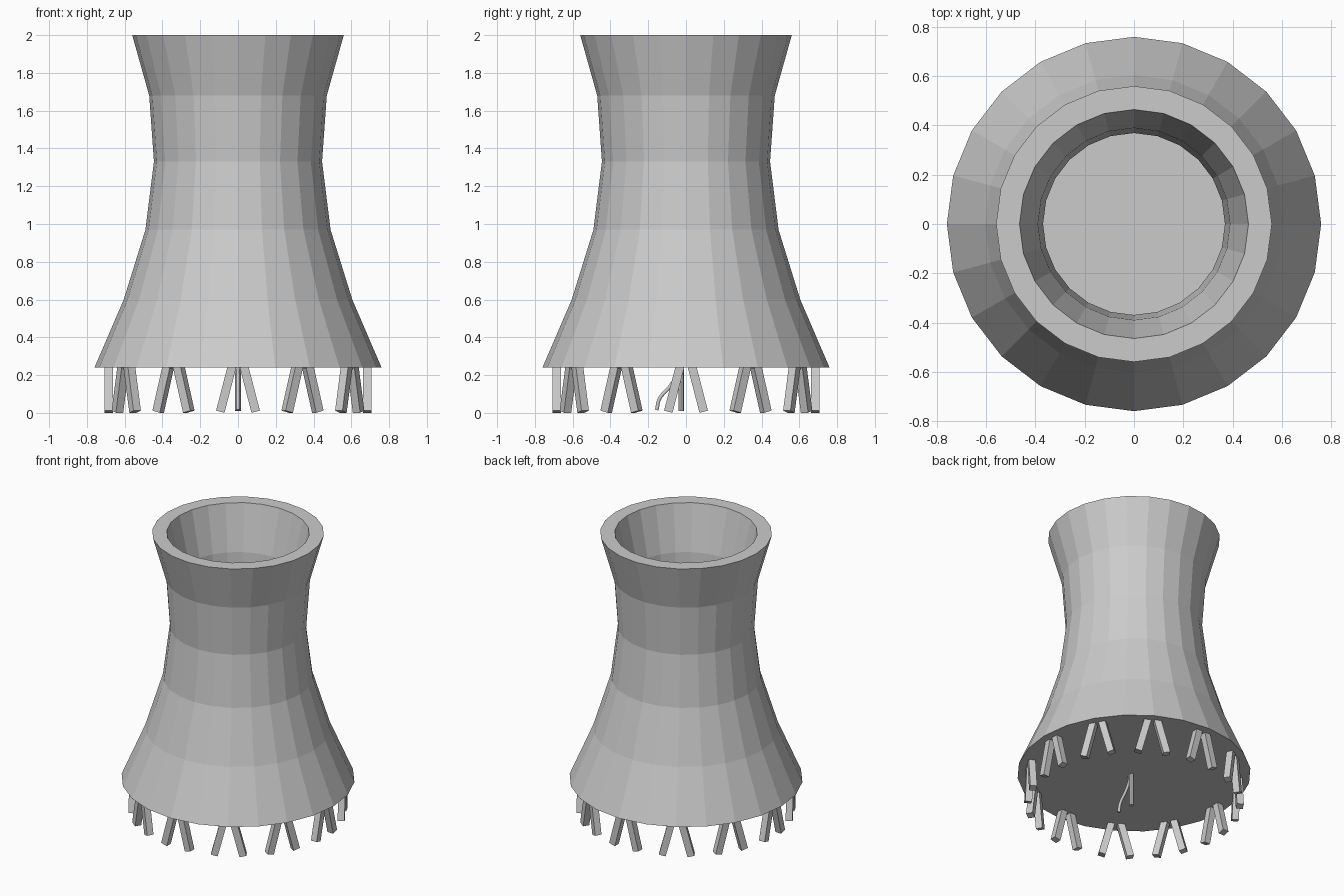
import bpy, bmesh
from math import radians, sin, cos, pi
from mathutils import Matrix

if "Cube" in bpy.data.objects:
    bpy.data.objects.remove(bpy.data.objects["Cube"])

SIDES = 24


def finish(bm, name):
    bmesh.ops.recalc_face_normals(bm, faces=bm.faces)
    mesh = bpy.data.meshes.new(name)
    bm.to_mesh(mesh)
    bm.free()
    ob = bpy.data.objects.new(name, mesh)
    bpy.context.collection.objects.link(ob)
    return ob


# Tower shell: flared outer wall, flat rim, inner wall and closed floor
outer = [(0.76, 0.24), (0.605, 0.60), (0.49, 0.97),
         (0.445, 1.33), (0.47, 1.68), (0.56, 2.0)]
inner = [(r * 0.83, z) for r, z in reversed(outer)]
inner[-1] = (inner[-1][0], 0.26)
bm = bmesh.new()
rings = []
for r, z in outer + inner:
    rings.append([bm.verts.new((r * cos(2 * pi * i / SIDES), r * sin(2 * pi * i / SIDES), z))
                  for i in range(SIDES)])
for a, b in zip(rings, rings[1:]):
    for i in range(SIDES):
        j = (i + 1) % SIDES
        bm.faces.new((a[i], a[j], b[j], b[i]))
bm.faces.new(rings[0][::-1])
bm.faces.new(rings[-1])
finish(bm, "tower_shell")

# Support legs: twelve inverted V pairs around the base
bm = bmesh.new()
for k in range(12):
    for side in (-1, 1):
        m = (Matrix.Rotation(radians(30 * k), 4, 'Z')
             @ Matrix.Translation((0.683, side * 0.063, 0.125))
             @ Matrix.Rotation(radians(14.5 * side), 4, 'X')
             @ Matrix.Diagonal((0.045, 0.046, 0.245, 1)))
        bmesh.ops.create_cube(bm, size=1, matrix=m)
finish(bm, "support_legs")

# Straight central pipe
bm = bmesh.new()
bmesh.ops.create_cone(bm, cap_ends=True, segments=8, radius1=0.015, radius2=0.015,
                      depth=0.235, matrix=Matrix.Translation((0, -0.026, 0.1275)))
finish(bm, "central_pipe")

# Curved side pipe
curve = bpy.data.curves.new("curved_pipe", 'CURVE')
curve.dimensions = '3D'
curve.bevel_depth = 0.011
curve.bevel_resolution = 1
curve.use_fill_caps = True
curve.resolution_u = 6
path = [(-0.155, 0.015), (-0.14, 0.075), (-0.085, 0.14), (-0.05, 0.20), (-0.045, 0.245)]
sp = curve.splines.new('BEZIER')
sp.bezier_points.add(len(path) - 1)
for p, (y, z) in zip(sp.bezier_points, path):
    p.co = (0, y, z)
    p.handle_left_type = p.handle_right_type = 'AUTO'
bpy.context.collection.objects.link(bpy.data.objects.new("curved_pipe", curve))
